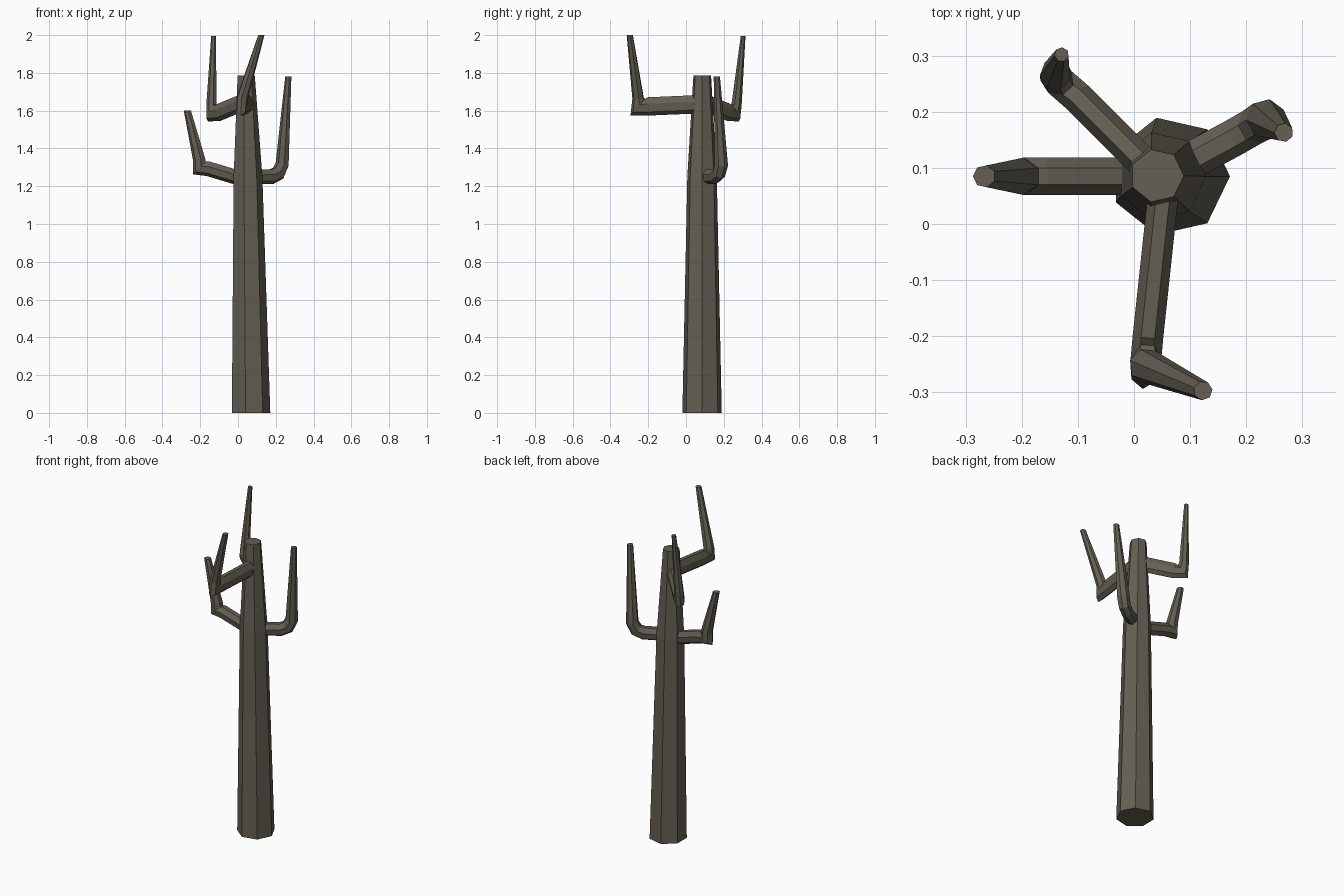
import bpy, bmesh, math
from mathutils import Vector

cube = bpy.data.objects.get("Cube")
if cube:
    bpy.data.objects.remove(cube)

SIDES = 7
UP = Vector((0, 0, 1))

bark = bpy.data.materials.new("dark bark")
bark.use_nodes = True
COLOUR = (0.13, 0.115, 0.088, 1)
bark.diffuse_color = COLOUR
bark.node_tree.nodes["Principled BSDF"].inputs["Base Color"].default_value = COLOUR


def loft(name, rings):
    """Skin a list of point rings into a closed, flat shaded tube."""
    bm = bmesh.new()
    loops = [[bm.verts.new(p) for p in ring] for ring in rings]
    for a, b in zip(loops, loops[1:]):
        for i in range(SIDES):
            j = (i + 1) % SIDES
            bm.faces.new((a[i], a[j], b[j], b[i]))
    bm.faces.new(loops[0])
    bm.faces.new(loops[-1])
    bmesh.ops.recalc_face_normals(bm, faces=bm.faces)
    mesh = bpy.data.meshes.new(name)
    bm.to_mesh(mesh)
    bm.free()
    mesh.materials.append(bark)
    obj = bpy.data.objects.new(name, mesh)
    bpy.context.collection.objects.link(obj)


def ring(centre, u, v, phase=0.0):
    angles = [phase + math.tau * i / SIDES for i in range(SIDES)]
    return [centre + u * math.cos(a) + v * math.sin(a) for a in angles]


def branch(name, path, width, height, neck, tip):
    """Sweep a tapering section along the path, mitred at each bend."""
    pts = [Vector(p) for p in path]
    sizes = [(width, height), (width, height), (width, (height + neck) / 2),
             (neck, neck), (tip, tip)]
    dirs = [(b - a).normalized() for a, b in zip(pts, pts[1:])]
    flat = Vector((dirs[0].x, dirs[0].y, 0)).normalized()
    side = flat.cross(UP)
    rings = []
    for i, (p, (w, h)) in enumerate(zip(pts, sizes)):
        before, after = dirs[max(i - 1, 0)], dirs[min(i, len(dirs) - 1)]
        tangent = (before + after).normalized()
        if i == len(pts) - 1:
            tangent = UP
        stretch = 1 / tangent.dot(before) if 0 < i < len(pts) - 1 else 1
        u = (side - tangent * side.dot(tangent)).normalized()
        v = u.cross(tangent)
        # flat side faces the inside of the bend
        rings.append(ring(p, u * w, v * h * stretch, -math.pi / 2))
    loft(name, rings)


# Tapered trunk
trunk = [((0.064, 0.085, 0), 0.107), ((0.049, 0.085, 1.25), 0.08),
         ((0.041, 0.086, 1.785), 0.048)]
loft("trunk", [ring(Vector(c), Vector((r, 0, 0)), Vector((0, r, 0)))
               for c, r in trunk])

# Upturned branches: shoulder, elbow start, elbow corner, elbow end, tip
branch("right_branch",
       [(0.04, 0.085, 1.235), (-0.16, 0.085, 1.295), (-0.203, 0.085, 1.298),
        (-0.205, 0.085, 1.345), (-0.267, 0.085, 1.6)],
       0.034, 0.041, 0.034, 0.02)
branch("left_branch",
       [(0.05, 0.085, 1.25), (0.18, 0.155, 1.253), (0.215, 0.175, 1.27),
        (0.235, 0.187, 1.315), (0.267, 0.163, 1.78)],
       0.034, 0.041, 0.036, 0.017)
branch("back_branch",
       [(0.04, 0.085, 1.65), (-0.1, 0.225, 1.592), (-0.137, 0.258, 1.585),
        (-0.14, 0.267, 1.63), (-0.129, 0.302, 1.995)],
       0.029, 0.047, 0.028, 0.013)
branch("front_branch",
       [(0.055, 0.08, 1.637), (0.025, -0.2, 1.625), (0.02, -0.253, 1.62),
        (0.022, -0.253, 1.665), (0.123, -0.297, 2.0)],
       0.028, 0.051, 0.031, 0.017)
